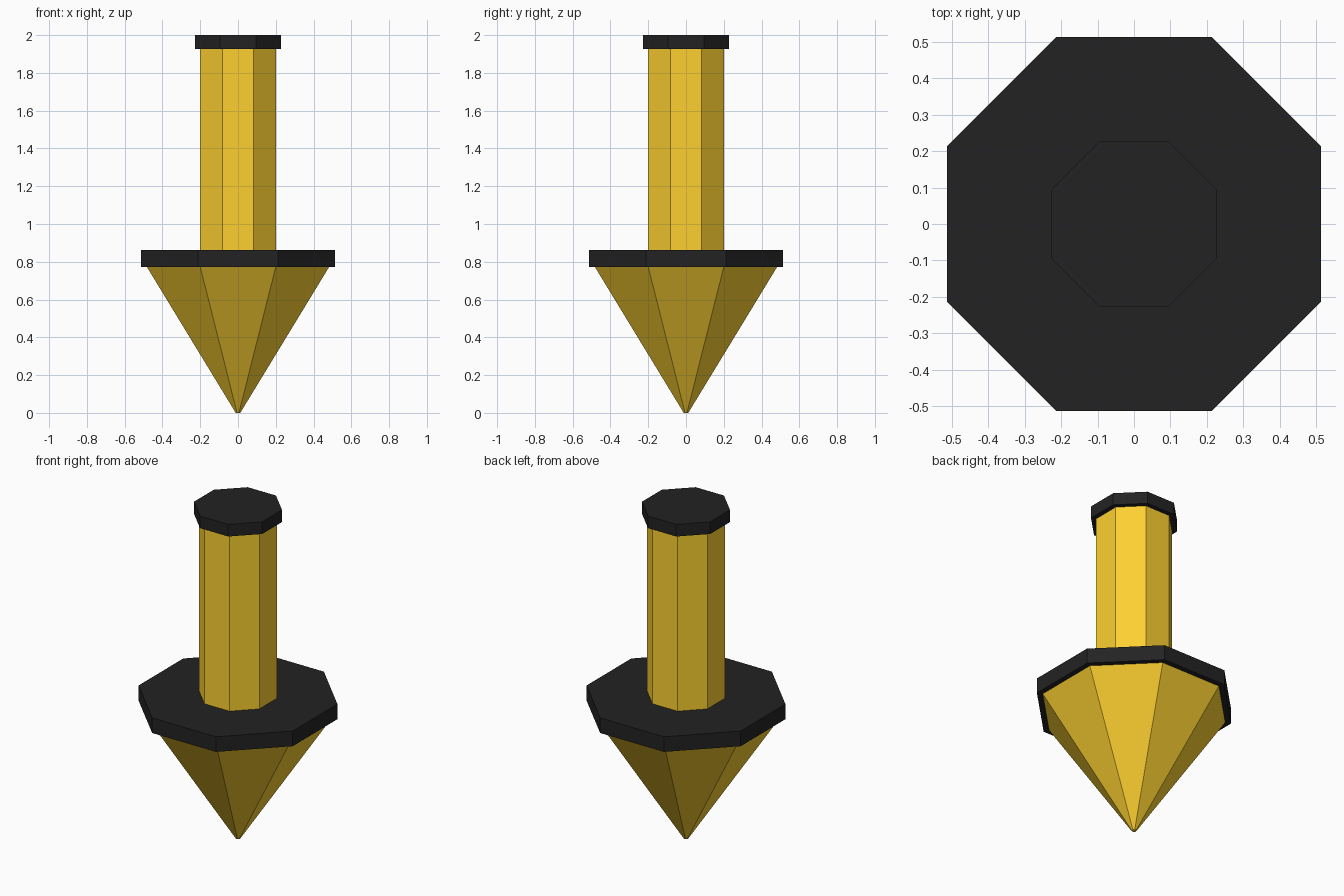
import bpy, bmesh, math
from mathutils import Matrix

if "Cube" in bpy.data.objects:
    bpy.data.objects.remove(bpy.data.objects["Cube"])

SIDES = 8


def material(name, color):
    m = bpy.data.materials.new(name)
    m.diffuse_color = color
    m.use_nodes = True
    m.node_tree.nodes["Principled BSDF"].inputs["Base Color"].default_value = m.diffuse_color
    return m


def prism(name, z0, z1, r0, r1, mat):
    """Octagonal frustum; r0 / r1 are centre-to-flat distances."""
    k = 1 / math.cos(math.pi / SIDES)
    bm = bmesh.new()
    bmesh.ops.create_cone(
        bm, cap_ends=True, segments=SIDES, radius1=r0 * k, radius2=r1 * k,
        depth=z1 - z0,
        matrix=Matrix.Translation((0, 0, (z0 + z1) / 2))
        @ Matrix.Rotation(math.pi / SIDES, 4, 'Z'))
    me = bpy.data.meshes.new(name)
    bm.to_mesh(me)
    bm.free()
    me.materials.append(mat)
    ob = bpy.data.objects.new(name, me)
    bpy.context.collection.objects.link(ob)
    return ob


yellow = material("yellow", (0.98, 0.63, 0.03, 1))
black = material("black", (0.0175, 0.0165, 0.0172, 1))

# Pointed lower body
prism("pointed_tip", 0.0, 0.772, 0.012, 0.482, yellow)
# Wide collar over the point
prism("collar", 0.772, 0.863, 0.513, 0.513, black)
# Upright shaft
prism("shaft", 0.863, 1.927, 0.2, 0.2, yellow)
# End cap
prism("end_cap", 1.927, 2.0, 0.227, 0.227, black)
